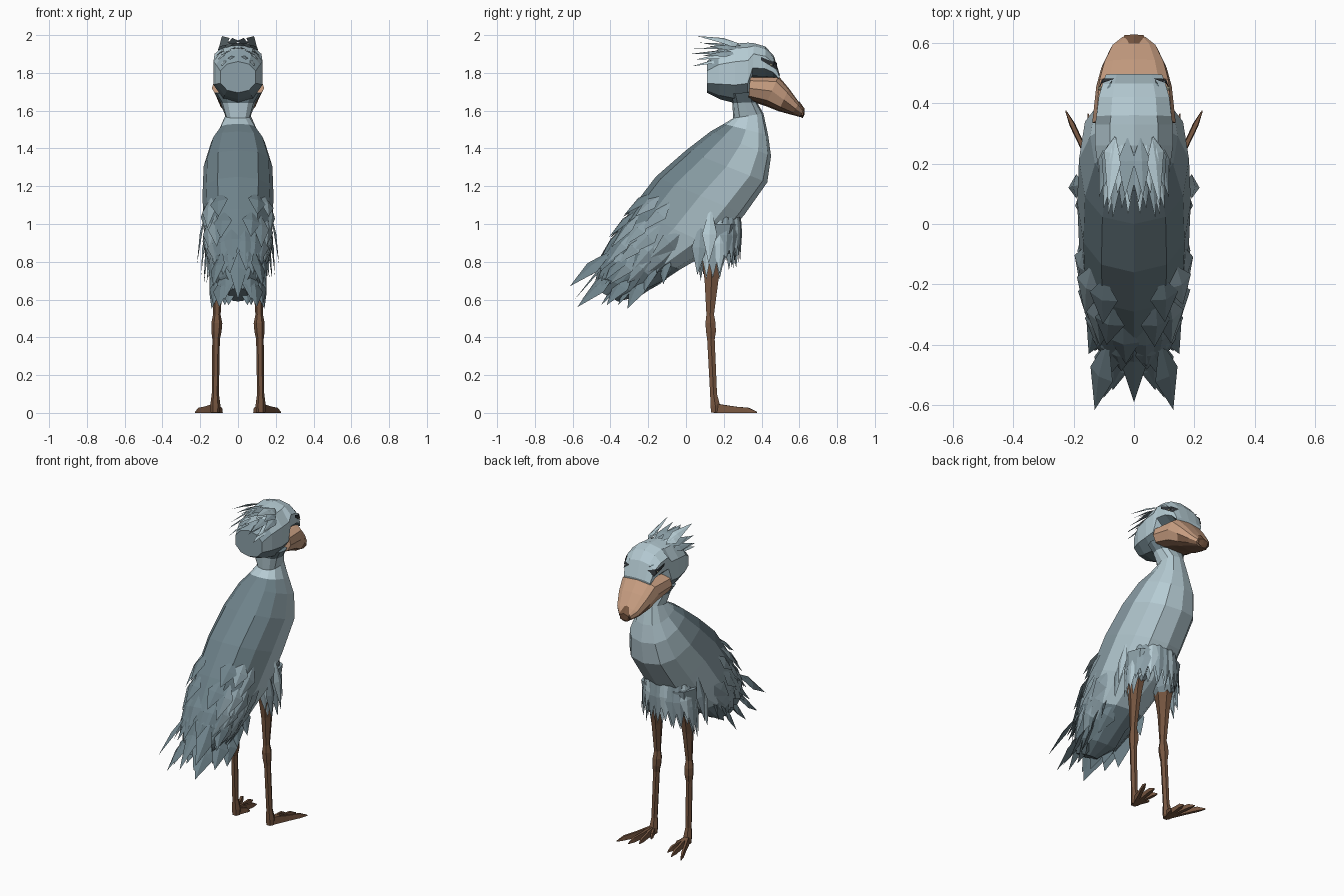
import bpy, bmesh, math, random
from mathutils import Vector as V
from mathutils.bvhtree import BVHTree

if "Cube" in bpy.data.objects:
    bpy.data.objects.remove(bpy.data.objects["Cube"])

random.seed(4)


def mat(name, rgb):
    m = bpy.data.materials.new(name)
    lin = [((c / 255 + 0.055) / 1.055) ** 2.4 for c in rgb]
    m.diffuse_color = (*lin, 1)
    m.use_nodes = True
    m.node_tree.nodes["Principled BSDF"].inputs["Base Color"].default_value = m.diffuse_color
    return m


LIGHT = mat("pale blue grey plumage", (181, 203, 211))
GREY = mat("slate grey plumage", (140, 160, 168))
DARK = mat("dark slate plumage", (110, 130, 138))
TAN = mat("tan beak", (201, 159, 130))
BROWN = mat("brown beak edge", (132, 99, 77))
LEG = mat("brown leg skin", (120, 87, 65))
BLACK = mat("charcoal eye", (48, 52, 56))
PALE = mat("pale iris", (205, 200, 170))


def finish(name, bm, *mats, rule=None):
    bmesh.ops.recalc_face_normals(bm, faces=bm.faces)
    me = bpy.data.meshes.new(name)
    bm.to_mesh(me)
    bm.free()
    for m in mats:
        me.materials.append(m)
    if rule:
        for p in me.polygons:
            p.material_index = rule(p)
    ob = bpy.data.objects.new(name, me)
    bpy.context.collection.objects.link(ob)
    return ob


def ring_point(sec, a, power=0.8, narrow=(0, 0)):
    """Point on a cross-section (top y, z, bottom y, z, half width); a = 0 is the top.
    narrow = how much the upper and the lower half draw in."""
    ty, tz, by, bz, hw = sec
    top, bot = V((0, ty, tz)), V((0, by, bz))
    c, s = math.cos(a), math.sin(a)
    h = math.copysign(abs(c) ** power, c)
    p = (top + bot) / 2 + (top - bot) / 2 * h
    p.x = hw * math.copysign(abs(s) ** power, s) * (1 - abs(h) * narrow[0 if h > 0 else 1])
    return p


def skin(bm, rings):
    rows = [[bm.verts.new(p) for p in r] for r in rings]
    n = len(rows[0])
    for r, q in zip(rows, rows[1:]):
        for i in range(n):
            bm.faces.new((r[i], r[(i + 1) % n], q[(i + 1) % n], q[i]))
    bm.faces.new(rows[0])
    bm.faces.new(rows[-1])


def loft(name, secs, n, *mats, rule=None, narrow=(0, 0), power=0.8):
    bm = bmesh.new()
    skin(bm, [[ring_point(s, 2 * math.pi * i / n, power, narrow) for i in range(n)] for s in secs])
    return finish(name, bm, *mats, rule=rule)


def tube(bm, path, n=6):
    """Vertical limb from points (x, y, z, x radius, y radius)."""
    skin(bm, [[V((x + rx * math.cos(2 * math.pi * i / n), y + ry * math.sin(2 * math.pi * i / n), z))
               for i in range(n)] for x, y, z, rx, ry in path])


def feather(bm, base, tip, width, up, wide=0.4):
    """Ridged kite-shaped feather with five faces."""
    base, tip, up = V(base), V(tip), V(up).normalized()
    side = (tip - base).cross(up).normalized() * width
    mid = base.lerp(tip, wide)
    b, l, r, u, t = [bm.verts.new(p) for p in
                     (base, mid - side, mid + side, mid + up * width * 0.3, tip)]
    for f in ((b, l, u), (b, u, r), (l, t, u), (u, t, r), (b, r, t, l)):
        bm.faces.new(f)


# Body and neck, from throat to rump: dark back, pale neck and breast
BODY = [(.23, 1.69, .37, 1.70, .125), (.245, 1.64, .375, 1.645, .092),
        (.25, 1.56, .41, 1.585, .068), (.20, 1.53, .435, 1.47, .10),
        (.13, 1.49, .45, 1.36, .145), (0, 1.39, .43, 1.22, .182),
        (-.16, 1.25, .31, 1.05, .188), (-.29, 1.08, .16, .87, .182),
        (-.40, .90, -.03, .76, .16), (-.47, .74, -.24, .62, .11),
        (-.49, .66, -.36, .59, .05)]


def body_rule(p):
    ring, step = divmod(p.index, 12)
    step = min(step, 11 - step)              # 0 on the back, 5 on the breast
    if ring < 3:
        return 0 if ring else 2
    if ring > 7:
        return 2
    return (2, 2, 1, 0, 0, 0)[step]


loft("body", BODY, 12, LIGHT, GREY, DARK, rule=body_rule)


def body_point(s, a, grow=1.0):
    i = min(int(s), len(BODY) - 3)
    t = s - i
    sec = [p + (q - p) * t for p, q in zip(BODY[i], BODY[i + 1])]
    mid = (ring_point(sec, 0) + ring_point(sec, math.pi)) / 2
    return mid + (ring_point(sec, a) - mid) * grow


# Overlapping wing feathers along the rear of the body
bm = bmesh.new()
for s, ds, angles in [(6.4, .9, (.5, .85, 1.2)), (7.0, 1.0, (.35, .65, 1.0, 1.35, 1.7)),
                      (7.5, 1.1, (.15, .5, .85, 1.2, 1.55, 1.9)),
                      (8.0, 1.0, (.3, .65, 1.0, 1.35, 1.7, 2.1, 2.5))]:
    for a in angles:
        for sgn in (1, -1):
            grow = 1.15 if a < .9 else 1.07
            b = body_point(s, sgn * a, 0.95)
            t = body_point(s + ds + random.uniform(-.2, .2), sgn * (a + random.uniform(-.08, .08)), grow)
            feather(bm, b, t, .052, b - body_point(s, sgn * a, 0))
finish("wing_feathers", bm, GREY, DARK,
       rule=lambda p: 1 if abs(p.center.x) < .13 or p.center.z < .7 else 0)

# Tail fan
bm = bmesh.new()
for x, y, z, w in [(.13, -.615, .67, .05), (.07, -.55, .60, .06), (.10, -.575, .56, .06),
                   (.15, -.43, .70, .05), (.14, -.31, .55, .055), (.05, -.45, .57, .06),
                   (.15, -.22, .64, .045), (.08, -.50, .73, .05), (.13, -.42, .57, .06),
                   (.15, -.12, .68, .04), (.07, -.36, .57, .06)]:
    for sgn in (1, -1):
        feather(bm, (sgn * x * .65, y * .55 - .04, z + .2), (sgn * x, y, z), w,
                (sgn * x * 4, -.4, .4), .5)
feather(bm, (0, -.34, .88), (0, -.59, .60), .05, (0, -.6, .5))
finish("tail_feathers", bm, DARK)

# Skirt of long feathers around the thighs
bm = bmesh.new()
for rx, ry, n in ((.172, .135, 22), (.15, .11, 17)):
    for k in range(n):
        a = 2 * math.pi * (k + 0.5) / n
        c, s = math.cos(a), math.sin(a)
        if s < -0.75:
            continue
        low = .715 + .08 * max(s, 0) + random.uniform(-.03, .06)
        feather(bm, (c * (rx - .03), .16 + s * (ry - .01), 1.05 + .07 * max(s, 0)),
                (c * (rx + .01), .16 + s * (ry - .01), low), .04, (c, s, 0), .5)
for sgn in (1, -1):
    feather(bm, (sgn * .165, .13, 1.10), (sgn * .217, .12, .79), .04, (sgn, 0, 0), .5)
    feather(bm, (sgn * .16, .08, 1.02), (sgn * .195, .06, .73), .04, (sgn, 0, 0), .5)
finish("thigh_feathers", bm, GREY, LIGHT, rule=lambda p: (p.index // 5) % 3 == 0)

# Feathered thighs
bm = bmesh.new()
for sgn in (1, -1):
    tube(bm, [(sgn * .09, .16, 1.0, .085, .11), (sgn * .105, .15, .85, .055, .085),
              (sgn * .108, .14, .81, .03, .05)], 8)
finish("thighs", bm, GREY)

# Legs with knee joints, and splayed toes
for sgn, label in ((1, "right"), (-1, "left")):
    bm = bmesh.new()
    tube(bm, [(sgn * .106, .14, .86, .046, .075), (sgn * .108, .137, .78, .036, .056),
              (sgn * .109, .135, .70, .028, .042),
              (sgn * .112, .128, .52, .020, .023), (sgn * .112, .13, .475, .029, .031),
              (sgn * .114, .132, .43, .027, .030), (sgn * .116, .132, .39, .020, .023),
              (sgn * .120, .146, .10, .019, .021), (sgn * .120, .155, .04, .027, .029),
              (sgn * .120, .155, .002, .024, .026)])
    finish(label + "_leg", bm, LEG)
    bm = bmesh.new()
    for tx, ty, w in [(.226, .375, .012), (.152, .365, .013), (.10, .33, .012), (.082, .235, .011)]:
        start, end = V((sgn * .12, .15, 0)), V((sgn * tx, ty, 0))
        d = end - start
        side = V((-d.y, d.x, 0)).normalized()
        skin(bm, [[start + d * t + side * w * k * q + V((0, 0, z)) for q, z in
                   ((1, 0), (.7, h), (-.7, h), (-1, 0))]
                  for t, k, h in ((0, 1, .05), (.5, .75, .033), (.8, .8, .027), (1, .15, .006))])
    finish(label + "_toes", bm, LEG)

# Head: pale crown and cheeks, greyer nape, dark underside
HEAD = [(.11, 1.86, .11, 1.695, .105), (.17, 1.925, .18, 1.66, .132),
        (.26, 1.955, .26, 1.64, .146), (.33, 1.96, .325, 1.65, .146),
        (.36, 1.957, .35, 1.77, .14), (.42, 1.94, .42, 1.77, .132),
        (.465, 1.89, .46, 1.765, .118), (.497, 1.79, .49, 1.76, .105)]
head = loft("head", HEAD, 10, LIGHT, GREY, DARK, narrow=(.2, .2),
            rule=lambda p: 2 if p.normal.z < -.45 else 1 if p.normal.y < -.4 else 0)

# Beak, wide on top, with a darker lower edge and hook
BEAK = [(.34, 1.782, .33, 1.655, .138), (.49, 1.783, .42, 1.625, .125),
        (.545, 1.718, .49, 1.597, .108), (.60, 1.642, .56, 1.578, .078),
        (.622, 1.607, .605, 1.566, .042)]
loft("beak", BEAK, 12, TAN, BROWN, narrow=(0, .12), power=.65,
     rule=lambda p: 1 if p.normal.z < -.45 else 0)
loft("beak_hook", [(.598, 1.652, .59, 1.575, .04), (.627, 1.612, .618, 1.56, .036),
                   (.626, 1.575, .615, 1.558, .015)], 6, LEG)

# Eyes: thin dark patches laid on the head, iris and overhanging brow
tree = BVHTree.FromPolygons([v.co for v in head.data.vertices],
                            [p.vertices[:] for p in head.data.polygons])


def on_head(sgn, y, z, lift):
    hit, normal, _, _ = tree.ray_cast(V((sgn, y, z)), V((-sgn, 0, 0)))
    return hit + normal * lift if hit else V((sgn * .05, y, z))


for sgn, label in ((1, "right"), (-1, "left")):
    bm = bmesh.new()
    grid = []
    for i in range(7):
        t = i / 6
        y, top, low = .395 + .08 * t, 1.885 - .035 * t, 1.868 - .05 * t
        grid.append([bm.verts.new(on_head(sgn, y, low + (top - low) * j / 3, .007)) for j in range(4)])
    for r, q in zip(grid, grid[1:]):
        for j in range(3):
            bm.faces.new((r[j], r[j + 1], q[j + 1], q[j]))
    finish(label + "_eye_patch", bm, BLACK)
    bm = bmesh.new()
    bmesh.ops.create_icosphere(bm, subdivisions=1, radius=.008)
    bmesh.ops.translate(bm, verts=bm.verts, vec=on_head(sgn, .448, 1.843, .004))
    finish(label + "_eye", bm, PALE)
    bm = bmesh.new()
    feather(bm, on_head(sgn, .36, 1.90, .003), on_head(sgn, .468, 1.868, .012), .012,
            (sgn * .5, .3, .8), .5)
    finish(label + "_brow", bm, DARK)

# Ragged crest sweeping back from the crown
bm = bmesh.new()
for x, y, z, w in [(.085, .06, 1.995, .03), (.03, .09, 1.985, .03), (.055, .10, 1.955, .03),
                   (.10, .12, 1.94, .03), (.02, .03, 1.93, .028), (.07, .02, 1.90, .028),
                   (.10, .05, 1.87, .028), (.04, .05, 1.87, .03), (.085, .03, 1.835, .028),
                   (.115, .09, 1.89, .028), (.09, .16, 1.97, .03), (.015, .07, 1.96, .03)]:
    for sgn in (1, -1):
        feather(bm, (sgn * x * .7, .29, 1.895 + (z - 1.85) * .4), (sgn * x, y, z), w,
                (sgn * x * 4, -.2, .6), .4)
finish("crest", bm, LIGHT, GREY, rule=lambda p: (p.index // 10) % 2)
